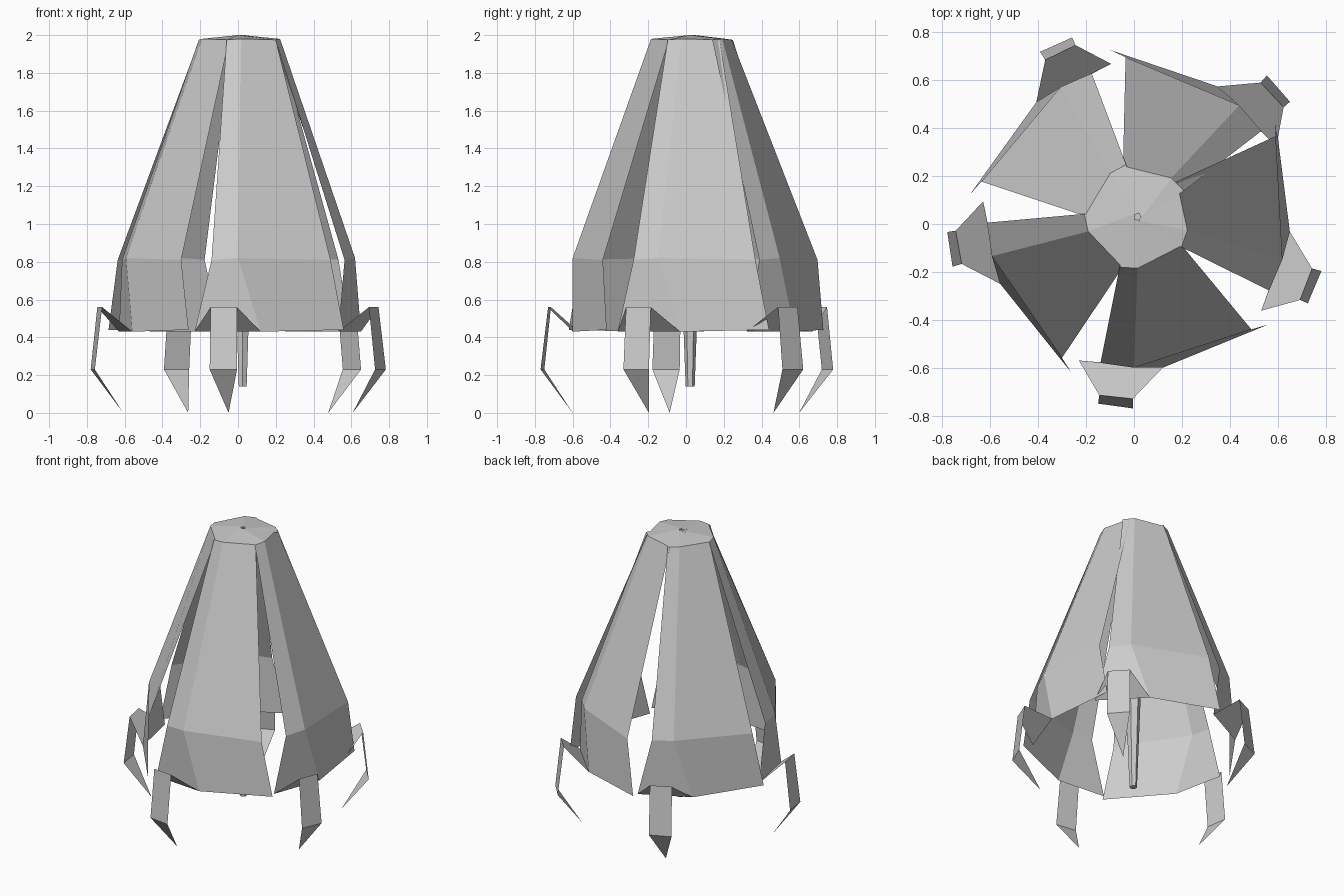
import bpy
import bmesh
from math import radians
from mathutils import Matrix, Vector

if "Cube" in bpy.data.objects:
    bpy.data.objects.remove(bpy.data.objects["Cube"])

CENTRE = Vector((0.015, 0.03, 0))
ANGLES = [0, 75, 139, 212, 286.5]

# Petal rows from crown to rim: left, ridge, right (about the flower axis)
PETAL = [
    [(-0.015, -0.01, 2.0), (-0.015, -0.012, 2.0), (-0.008, -0.008, 2.0)],
    [(-0.075, -0.21, 1.975), (0, -0.215, 1.98), (0.185, -0.12, 1.975)],
    [(-0.155, -0.61, 0.81), (-0.015, -0.63, 0.82), (0.475, -0.47, 0.81)],
    [(-0.245, -0.60, 0.43), (0.105, -0.63, 0.43), (0.545, -0.45, 0.44)],
]

# Curled hook strip, starting from the petal's left rim edge
HOOK = [
    [(-0.245, -0.60, 0.43), (0.105, -0.63, 0.43)],
    [(-0.16, -0.745, 0.56), (-0.02, -0.76, 0.56)],
    [(-0.165, -0.78, 0.23), (-0.02, -0.80, 0.23)],
    [(-0.065, -0.63, 0.0)],
]


def strip(name, rows, angle):
    """Make a flat-faced sheet from rows of points, turned about the axis."""
    bm = bmesh.new()
    turn = Matrix.Translation(CENTRE) @ Matrix.Rotation(radians(angle), 4, 'Z')
    grid = [[bm.verts.new(turn @ Vector(p)) for p in row] for row in rows]
    for a, b in zip(grid, grid[1:]):
        if len(b) == 1:
            bm.faces.new((a[0], b[0], a[1]))
            continue
        for i in range(len(a) - 1):
            bm.faces.new((a[i], b[i], b[i + 1], a[i + 1]))
    mesh = bpy.data.meshes.new(name)
    bm.to_mesh(mesh)
    bm.free()
    obj = bpy.data.objects.new(name, mesh)
    bpy.context.collection.objects.link(obj)
    return obj


# Five overlapping petals, each with a curled hook
for n, angle in enumerate(ANGLES, 1):
    strip(f"petal_{n}", PETAL, angle)
    strip(f"hook_{n}", HOOK, angle)

# Tapered pistil hanging inside the bell
bpy.ops.mesh.primitive_cone_add(vertices=6, radius1=0.024, radius2=0.09,
                                depth=1.82, location=(0.025, 0.022, 1.05))
bpy.context.object.name = "pistil"
